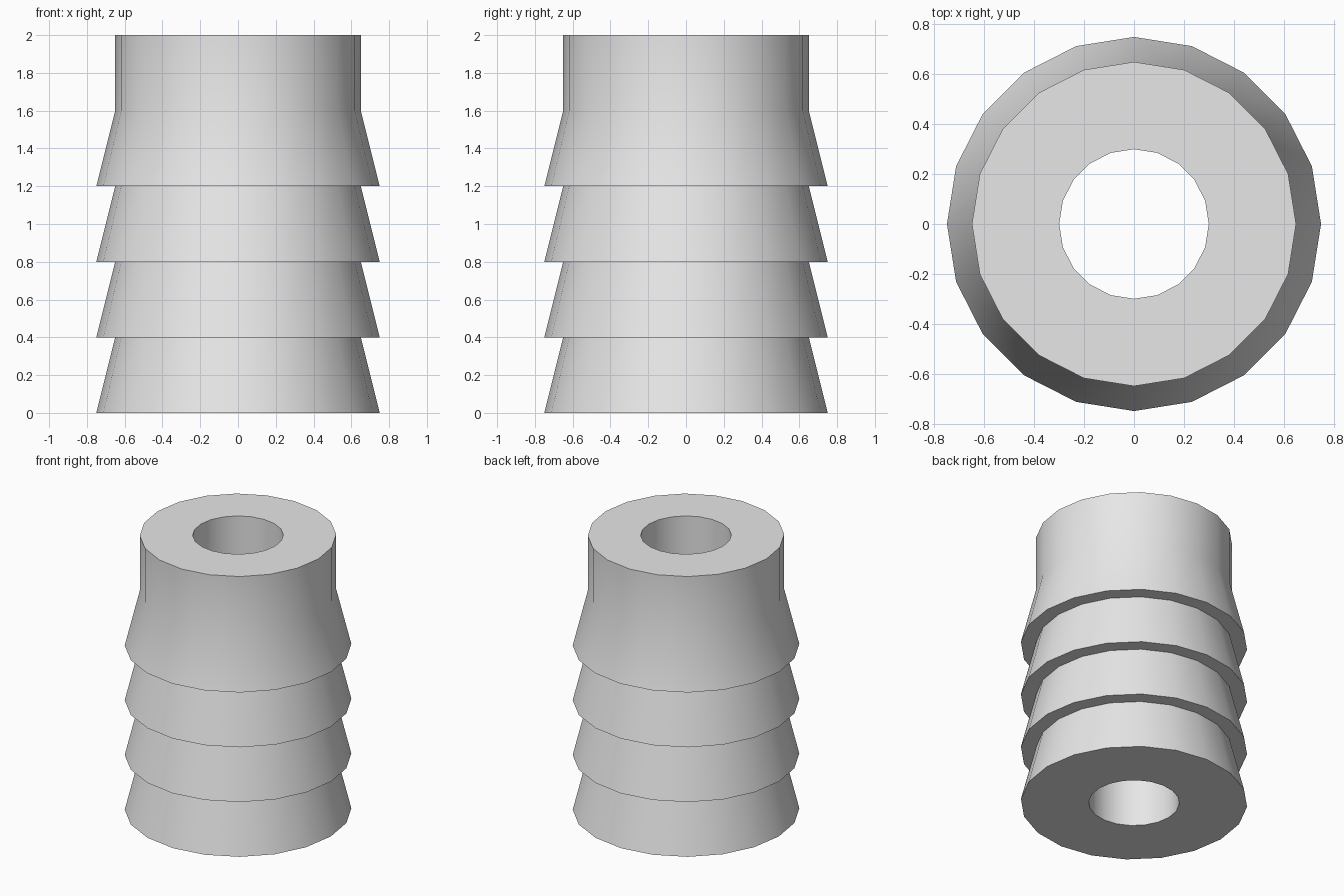
import bpy
import bmesh
import math

default = bpy.data.objects.get("Cube")
if default:
    bpy.data.objects.remove(default, do_unlink=True)

SIDES = 20
BORE, NECK, LIP = 0.3, 0.65, 0.75
BARBS, STEP, TOP = 4, 0.4, 2.0

# Single grey material
grey = bpy.data.materials.new("light_grey")
grey.use_nodes = True
colour = (0.8, 0.8, 0.8, 1)
grey.diffuse_color = colour
grey.node_tree.nodes["Principled BSDF"].inputs["Base Color"].default_value = colour

# Closed profile: bore, then stacked tapered barbs, then the straight collar
profile = [(BORE, TOP), (BORE, 0)]
for i in range(BARBS):
    profile += [(LIP, i * STEP), (NECK, (i + 1) * STEP)]
profile.append((NECK, TOP))


def lathe(name, points, sides):
    """Revolve a closed (radius, height) profile around z."""
    bm = bmesh.new()
    rings = []
    for r, z in points:
        ring = []
        for s in range(sides):
            a = math.tau * s / sides
            ring.append(bm.verts.new((r * math.cos(a), r * math.sin(a), z)))
        rings.append(ring)
    for k, low in enumerate(rings):
        high = rings[(k + 1) % len(rings)]
        for s in range(sides):
            t = (s + 1) % sides
            bm.faces.new((low[s], low[t], high[t], high[s]))
    bmesh.ops.recalc_face_normals(bm, faces=bm.faces)
    mesh = bpy.data.meshes.new(name)
    bm.to_mesh(mesh)
    bm.free()
    obj = bpy.data.objects.new(name, mesh)
    bpy.context.collection.objects.link(obj)
    return obj


# Barbed sleeve
sleeve = lathe("barbed_sleeve", profile, SIDES)
sleeve.data.materials.append(grey)
bpy.ops.object.select_all(action="DESELECT")
sleeve.select_set(True)
bpy.context.view_layer.objects.active = sleeve
bpy.ops.object.shade_smooth_by_angle(angle=math.radians(30))
